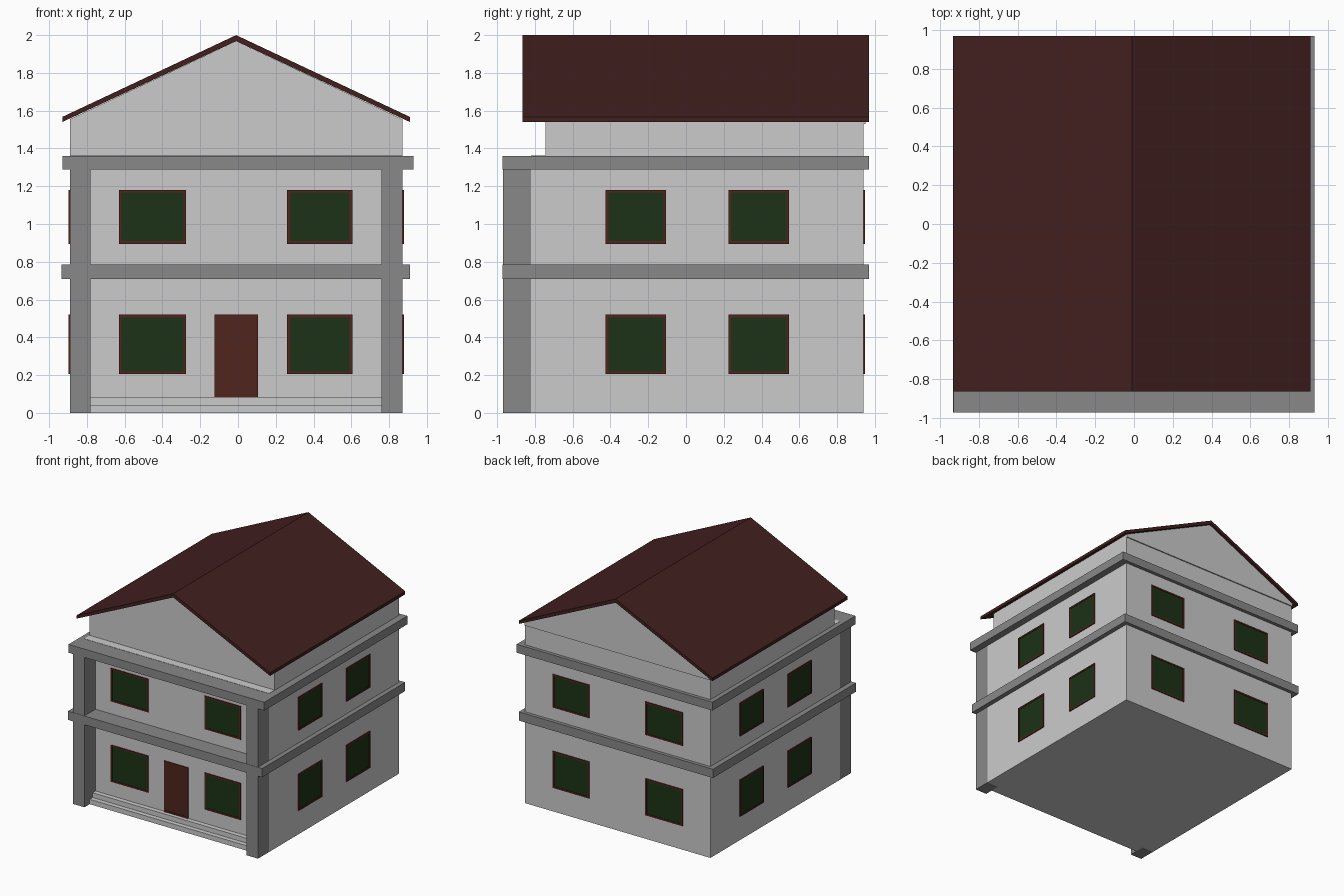
import bpy, bmesh

if "Cube" in bpy.data.objects:
    bpy.data.objects.remove(bpy.data.objects["Cube"])


def material(name, rgb):
    m = bpy.data.materials.new(name)
    m.diffuse_color = (*rgb, 1)
    m.use_nodes = True
    m.node_tree.nodes["Principled BSDF"].inputs["Base Color"].default_value = m.diffuse_color
    return m


TRIM = material("dark_grey", (0.25, 0.25, 0.25))
ROOF = material("roof_red", (0.055, 0.014, 0.014))
WOOD = material("wood_red", (0.08, 0.018, 0.012))
GLASS = material("green_glass", (0.012, 0.032, 0.008))


def finish(bm, name, mat):
    bmesh.ops.recalc_face_normals(bm, faces=bm.faces)
    me = bpy.data.meshes.new(name)
    bm.to_mesh(me)
    bm.free()
    ob = bpy.data.objects.new(name, me)
    bpy.context.collection.objects.link(ob)
    if mat:
        me.materials.append(mat)
    return ob


def prism(name, profile, y0, y1, mat=None):
    """Extrude an x-z outline from y0 to y1."""
    bm = bmesh.new()
    face = bm.faces.new([bm.verts.new((x, y0, z)) for x, z in profile])
    ext = bmesh.ops.extrude_face_region(bm, geom=[face])
    verts = [g for g in ext["geom"] if isinstance(g, bmesh.types.BMVert)]
    bmesh.ops.translate(bm, verts=verts, vec=(0, y1 - y0, 0))
    return finish(bm, name, mat)


def box(name, x0, x1, y0, y1, z0, z1, mat=None):
    return prism(name, [(x0, z0), (x1, z0), (x1, z1), (x0, z1)], y0, y1, mat)


def panel(name, wall, a0, a1, z0, z1, fill):
    """Framed panel on a wall; a0..a1 runs along the wall."""
    axis, pos, out = wall

    def slab(part, a0, a1, z0, z1, depth, mat):
        lo, hi = sorted((pos - out * 0.01, pos + out * depth))
        if axis == "y":
            box(part, a0, a1, lo, hi, z0, z1, mat)
        else:
            box(part, lo, hi, a0, a1, z0, z1, mat)

    t = 0.014
    slab(name + "_pane", a0 + t, a1 - t, z0 + t, z1 - t, 0.004, fill)
    for edge in ((a0, a0 + t, z0, z1), (a1 - t, a1, z0, z1),
                 (a0 + t, a1 - t, z0, z0 + t), (a0 + t, a1 - t, z1 - t, z1)):
        slab(name + "_frame", *edge, 0.008, WOOD)


# Main walls and the attic storey with gables
L, R, FRONT, BACK = -0.89, 0.87, -0.82, 0.94
box("walls", L, R, FRONT, BACK, 0, 1.362)
prism("attic", [(L, 1.36), (R, 1.36), (R, 1.555), (-0.01, 1.968), (L, 1.555)],
      -0.745, BACK)
prism("back_gable", [(L, 1.53), (R, 1.53), (R, 1.555), (-0.01, 1.968), (L, 1.555)],
      BACK, 0.95)

# Front pillars and the two projecting floor bands
box("left_pillar", L, -0.78, -0.97, FRONT, 0, 1.29, TRIM)
box("right_pillar", 0.76, R, -0.97, FRONT, 0, 1.29, TRIM)
box("lower_band", -0.935, 0.91, -0.972, 0.97, 0.71, 0.785, TRIM)
box("upper_band", -0.93, 0.93, -0.972, 0.97, 1.288, 1.36, TRIM)

# Entrance steps between the pillars
box("lower_step", -0.78, 0.76, -0.90, FRONT, 0, 0.042)
box("upper_step", -0.78, 0.76, -0.86, FRONT, 0.042, 0.083)

# Gabled roof
prism("roof", [(-0.93, 1.54), (-0.93, 1.567), (-0.01, 2.0), (0.91, 1.567),
               (0.91, 1.54), (-0.01, 1.968)], -0.865, 0.97, ROOF)

# Windows on all four sides, two floors each
long_spans = ((-0.63, -0.275), (0.26, 0.605))
side_spans = ((-0.425, -0.105), (0.225, 0.545))
walls = {"front": (("y", FRONT, -1), long_spans), "back": (("y", BACK, 1), long_spans),
         "left": (("x", L, -1), side_spans), "right": (("x", R, 1), side_spans)}
for side, (wall, spans) in walls.items():
    for a0, a1 in spans:
        for z0, z1 in ((0.205, 0.52), (0.895, 1.18)):
            panel(side + "_window", wall, a0, a1, z0, z1, GLASS)

# Front door
panel("door", walls["front"][0], -0.125, 0.105, 0.083, 0.52, WOOD)
